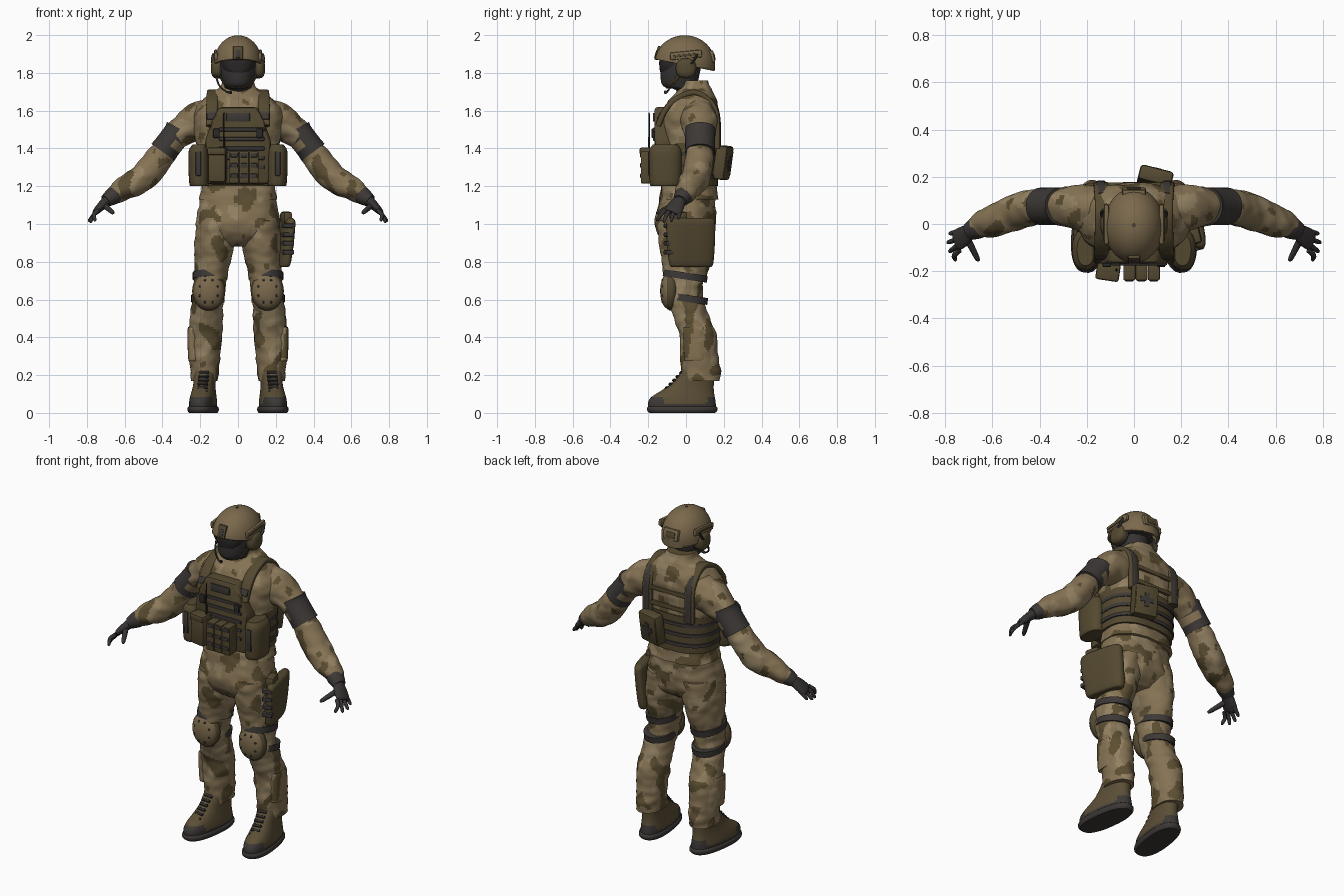
import bpy, bmesh, math
from mathutils import Vector, Euler, noise

cube = bpy.data.objects.get("Cube")
if cube:
    bpy.data.objects.remove(cube)


def colour(name, *rgb):
    m = bpy.data.materials.new(name)
    m.use_nodes = True
    m.diffuse_color = (*rgb, 1)
    bsdf = next(n for n in m.node_tree.nodes if n.type == "BSDF_PRINCIPLED")
    bsdf.inputs["Base Color"].default_value = (*rgb, 1)
    bsdf.inputs["Roughness"].default_value = 0.8
    return m


TAN = colour("tan cloth", .235, .17, .088)
BROWN = colour("brown camo", .105, .076, .031)
LIGHT = colour("light camo", .29, .22, .122)
SHELL = colour("helmet tan", .195, .14, .072)
OLIVE = colour("olive gear", .088, .066, .030)
BOOT = colour("boot suede", .105, .077, .037)
GREY = colour("dark webbing", .045, .040, .037)
MASK = colour("mask grey", .038, .034, .033)
BLACK = colour("black rubber", .024, .022, .021)
CAMO = [TAN, BROWN, LIGHT]


def camo(c, n):
    if noise.noise(Vector((c.x * 13 + 3, c.y * 13, c.z * 11))) > .23:
        return 1
    return 2 * int(noise.noise(Vector((c.x * 12, c.y * 12 + 7, c.z * 7))) > .2)


# ---- helpers ----
def finish(bm, name, mats, rule=None, mirror=False):
    mats = mats if isinstance(mats, list) else [mats]
    bmesh.ops.recalc_face_normals(bm, faces=bm.faces)
    for side in (["left_", "right_"] if mirror else [""]):
        if side == "right_":
            for v in bm.verts:
                v.co.x *= -1
            bmesh.ops.reverse_faces(bm, faces=bm.faces)
        bm.normal_update()
        for f in bm.faces:
            f.smooth = True
            f.material_index = rule(f.calc_center_median(), f.normal) if rule else 0
        me = bpy.data.meshes.new(side + name)
        bm.to_mesh(me)
        me.set_sharp_from_angle(angle=math.radians(38))
        for m in mats:
            me.materials.append(m)
        ob = bpy.data.objects.new(side + name, me)
        bpy.context.collection.objects.link(ob)
    bm.free()
    return ob


def spline(pts, steps):
    """Catmull-Rom through stations of any length."""
    p = [pts[0], *pts, pts[-1]]
    out = []
    for a, b, c, d in zip(p, p[1:], p[2:], p[3:]):
        for k in range(steps):
            t = k / steps
            out.append([(2 * B + (C - A) * t + (2 * A - 5 * B + 4 * C - D) * t * t
                         + (3 * B - A - 3 * C + D) * t ** 3) / 2
                        for A, B, C, D in zip(a, b, c, d)])
    return out + [list(pts[-1])]


def tube(name, pts, mats, seg=24, steps=4, flat=False, ref=(1, 0, 0), power=2,
         wrinkle=0, rule=None, mirror=False, edit=None):
    """Loft of rings; a station is x, y, z, radius along ref, other radius."""
    rows, rings, bm = spline(pts, steps), [], bmesh.new()
    ref = Vector(ref)
    for i, r in enumerate(rows):
        c = Vector(r[:3])
        t = Vector(rows[min(i + 1, len(rows) - 1)][:3]) - Vector(rows[max(i - 1, 0)][:3])
        t = Vector((0, 0, 1)) if flat else t.normalized()
        s = (ref - t * ref.dot(t)).normalized()
        n, ring = t.cross(s), []
        for j in range(seg):
            a = math.tau * j / seg
            u, w = (math.copysign(abs(q) ** (2 / power), q) for q in (math.cos(a), math.sin(a)))
            d = s * u * r[3] + n * w * r[4]
            p = c + d
            bump = noise.noise(Vector((p.x * 14, p.y * 14, p.z * 24))) * wrinkle
            ring.append(bm.verts.new(p + d.normalized() * bump))
        rings.append(ring)
    for lo, hi in zip(rings, rings[1:]):
        for j in range(seg):
            k = (j + 1) % seg
            bm.faces.new((lo[j], lo[k], hi[k], hi[j]))
    bm.faces.new(rings[0])
    bm.faces.new(rings[-1])
    if edit:
        edit(bm)
    return finish(bm, name, mats, rule, mirror)


def band(name, x, y, z, rx, ry, h, mat=GREY, tilt=0, mirror=False, power=2):
    tube(name, [(x, y + tilt * h, z - h, rx, ry), (x, y - tilt * h, z + h, rx, ry)], mat,
         seg=32, steps=1, power=power, mirror=mirror)


def soften(bm, width):
    if width:
        bmesh.ops.bevel(bm, geom=bm.edges[:], offset=width, segments=2, affect="EDGES", profile=.5)


def box(name, at, size, mat, rot=(0, 0, 0), bevel=.01, mirror=False, shift=(0, 0, 0)):
    bm = bmesh.new()
    bmesh.ops.create_cube(bm, size=1)
    for v in bm.verts:
        v.co = Vector([a * b for a, b in zip(v.co, size)])
    soften(bm, bevel)
    turn = Euler(rot).to_matrix()
    for v in bm.verts:
        v.co = turn @ (v.co + Vector(shift)) + Vector(at)
    finish(bm, name, mat, None, mirror)


def slab(name, outline, front, back, mat, bevel):
    bm = bmesh.new()
    a, b = ([bm.verts.new((x, y, z)) for x, z in outline] for y in (front, back))
    bm.faces.new(a)
    bm.faces.new(b)
    for i in range(len(a)):
        k = (i + 1) % len(a)
        bm.faces.new((a[i], a[k], b[k], b[i]))
    soften(bm, bevel)
    finish(bm, name, mat)


def ball(name, at, size, mat, mirror=False):
    bm = bmesh.new()
    bmesh.ops.create_uvsphere(bm, u_segments=24, v_segments=14, radius=1)
    for v in bm.verts:
        v.co = Vector([c + r * q for c, r, q in zip(at, size, v.co)])
    finish(bm, name, mat, None, mirror)


# ---- clothing ----
cloth = dict(rule=camo, wrinkle=.008)
tube("jacket", [(0, .015, 1.13, .205, .155), (0, .015, 1.2, .195, .145), (0, .015, 1.35, .205, .145),
                (0, .02, 1.5, .235, .15), (0, .025, 1.59, .238, .148), (0, .035, 1.65, .195, .13),
                (0, .045, 1.695, .14, .1), (0, .045, 1.725, .094, .085), (0, .035, 1.76, .08, .08)],
     CAMO, seg=88, steps=8, flat=True, power=2.5, **cloth)
tube("sleeve", [(.14, .06, 1.56, .1, .1), (.22, .068, 1.54, .1, .1), (.295, .075, 1.495, .085, .08),
                (.355, .075, 1.43, .07, .066), (.42, .07, 1.345, .074, .072), (.5, .052, 1.25, .078, .075),
                (.6, .013, 1.19, .066, .062), (.645, -.003, 1.16, .054, .05), (.667, -.015, 1.145, .046, .044)],
     CAMO, seg=64, steps=8, ref=(0, 1, 0), mirror=True, **cloth)
tube("trouser_seat", [(0, .01, 1.2, .185, .14), (0, .005, 1.1, .205, .15), (0, -.005, 1.0, .222, .16),
                      (0, 0, .93, .2, .14), (0, 0, .88, .09, .08)],
     CAMO, seg=88, steps=9, flat=True, power=2.3, **cloth)
tube("trouser_leg", [(.115, 0, 1.02, .1, .15), (.123, 0, .9, .106, .145), (.135, .003, .8, .094, .13),
                     (.147, -.01, .7, .086, .108), (.155, -.012, .62, .083, .1), (.165, .02, .53, .085, .095),
                     (.174, .06, .42, .09, .098), (.178, .07, .3, .082, .1), (.177, .078, .22, .076, .104),
                     (.177, .078, .17, .072, .1)],
     CAMO, seg=64, steps=10, flat=True, mirror=True, **cloth)
tube("shin_pocket", [(.236, .045, .28, .018, .045), (.238, .045, .29, .026, .055), (.241, .04, .44, .026, .055),
                     (.237, .04, .45, .018, .045)], CAMO, seg=40, steps=6, flat=True, power=3, rule=camo, mirror=True)

# ---- arm panels: dark outside, cloth showing between two straps inside ----
tube("arm_panel", [(.308, .075, 1.505, .08, .076), (.325, .075, 1.475, .08, .074), (.375, .075, 1.41, .079, .073),
                   (.397, .075, 1.38, .079, .076)], [GREY, TAN], steps=6, seg=40, ref=(0, 1, 0), mirror=True,
     rule=lambda c, n: int(abs(n.x) * math.copysign(1, n.x * c.x) * .75 + n.z * .65 < -.1
                           and abs((abs(c.x) - .355) * .6 - (c.z - 1.44) * .8) < .025))

# ---- gloves ----
tube("glove_cuff", [(.638, -.002, 1.164, .046, .044), (.665, -.015, 1.146, .049, .046),
                    (.70, -.032, 1.122, .038, .034)], GREY, ref=(0, 1, 0), mirror=True)
tube("palm", [(.69, -.028, 1.128, .03, .028), (.72, -.05, 1.098, .043, .024), (.748, -.068, 1.07, .045, .018),
              (.757, -.075, 1.06, .035, .01)], MASK, ref=(0, 1, 0), mirror=True)
for finger, y, x, z in (("little", -.04, .782, 1.025), ("ring", -.077, .79, 1.013),
                        ("middle", -.115, .783, 1.008), ("index", -.15, .762, 1.015)):
    base = -.068 + (y + .092) * .75
    tube(finger + "_finger", [(.74, base, 1.072, .012, .012), (.762, (base + y) / 2 - .002, 1.05, .011, .011),
                              (x - .004, y, z + .008, .009, .009), (x, y - .003, z, .004, .004)],
         MASK, seg=10, ref=(0, 1, 0), mirror=True)
tube("thumb", [(.708, -.06, 1.1, .016, .016), (.685, -.105, 1.08, .014, .014), (.665, -.145, 1.062, .011, .011),
               (.657, -.157, 1.057, .004, .004)], MASK, seg=10, ref=(0, 0, 1), mirror=True)


# ---- boots ----
def toe_out(bm):
    turn = Euler((0, 0, math.radians(7))).to_matrix()
    for v in bm.verts:
        v.co = turn @ v.co + Vector((.182, 0, 0))


tube("boot", [(0, -.02, .02, .07, .18), (0, -.022, .055, .07, .18), (0, -.015, .085, .066, .168),
              (0, .01, .12, .06, .138), (0, .035, .155, .057, .113), (0, .06, .21, .06, .092),
              (0, .07, .25, .06, .08)], [BOOT, GREY], seg=56, flat=True, steps=5, power=2.3, edit=toe_out,
     rule=lambda c, n: int(c.z < .05 or (c.z < .085 and (c.y < -.12 or c.y > .11))), mirror=True)
tube("sole", [(0, -.02, 0, .07, .175), (0, -.02, .012, .078, .187), (0, -.02, .028, .077, .187),
              (0, -.02, .035, .07, .18)], GREY, seg=40, steps=2, flat=True, power=2.4, edit=toe_out, mirror=True)
for i in range(6):
    box(f"boot_lace_{i}", (.19 - i * .002, -.121 + i * .019, .113 + i * .02), (.055, .016, .012), BLACK,
        rot=(.75, 0, .12), bevel=.004, mirror=True)

# ---- knee pads ----
band("upper_knee_strap", .148, -.004, .725, .092, .118, .018, tilt=-.15, mirror=True)
band("lower_knee_strap", .16, .012, .605, .088, .104, .018, tilt=-.15, mirror=True)
ball("knee_pad_rim", (.155, -.08, .645), (.088, .047, .104), OLIVE, mirror=True)
ball("knee_pad_shell", (.155, -.092, .645), (.08, .045, .095), SHELL, mirror=True)
for i in range(8):
    a = math.tau * (i + .5) / 8
    ball(f"knee_rivet_{i}", (.155 + .05 * math.cos(a), -.121, .645 + .062 * math.sin(a)), (.008, .008, .008),
         BLACK, mirror=True)


# ---- thigh pouch on the left leg, wrapped towards the back ----
def wrap_thigh(bm):
    for v in bm.verts:
        v.co.x += .08 * (v.co.z - .9) - .24 * (v.co.y - .02)


tube("thigh_pouch", [(.237, .028, .772, .02, .095), (.24, .028, .785, .034, .115), (.243, .026, .88, .038, .126),
                     (.245, .025, .99, .036, .13), (.244, .025, 1.02, .032, .125), (.243, .025, 1.032, .02, .11)],
     OLIVE, seg=40, flat=True, power=2.8, edit=wrap_thigh)
box("thigh_pouch_hanger", (.255, -.04, 1.035), (.05, .09, .06), OLIVE, rot=(0, 0, .25), bevel=.014)
for i in range(4):
    box(f"thigh_pouch_strap_{i}", (.264, -.088, .85 + i * .047), (.058, .05, .024), GREY, rot=(0, 0, .25), bevel=.006)

# ---- vest ----
tube("cummerbund", [(0, .015, 1.2, .207, .155), (0, .015, 1.42, .217, .157)], OLIVE, seg=48, steps=2,
     flat=True, power=2.5)
for i in range(3):
    band(f"cummerbund_webbing_{i}", 0, .015, 1.25 + i * .06, .217, .164, .01, power=2.5)
half = [(.165, 1.21), (.175, 1.44), (.135, 1.55), (.1, 1.62)]
slab("front_plate", half + [(-x, z) for x, z in reversed(half)], -.168, -.07, OLIVE, .02)
box("chest_patch", (0, -.17, 1.565), (.125, .012, .045), GREY, bevel=.004)
for i in range(5):
    box(f"front_webbing_{i}", (.02, -.169, 1.3 + i * .05), (.24, .012, .02), GREY, bevel=.004)
box("chest_buckle", (.115, -.171, 1.48), (.035, .024, .05), BLACK, bevel=.006, mirror=True)
strap = [(.138, -.148, 1.52), (.138, -.112, 1.6), (.136, -.055, 1.66), (.134, .04, 1.697), (.136, .115, 1.66),
         (.14, .16, 1.58), (.14, .165, 1.4)]
tube("shoulder_strap", [(*p, .031, .015) for p in strap], OLIVE, power=4, steps=5, mirror=True)
tube("back_strap_trim", [(x, y + .008, z, .018, .012) for x, y, z in strap[4:]], GREY, power=4, mirror=True)
box("strap_buckle", (.138, -.138, 1.57), (.055, .02, .04), GREY, rot=(-.45, 0, 0), bevel=.006, mirror=True)
for z in (1.46, 1.55):
    box(f"back_cross_strap_{int(z * 100)}", (0, .168, z), (.28, .018, .026), OLIVE, bevel=.005)

# ---- pouches ----
box("radio_pouch", (-.108, -.196, 1.31), (.095, .075, .18), OLIVE, rot=(0, 0, -.15), bevel=.014)
box("radio_flap", (-.11, -.201, 1.385), (.1, .078, .04), OLIVE, rot=(0, 0, -.15), bevel=.01)
tube("antenna", [(-.075, -.195, 1.38, .006, .006), (-.075, -.195, 1.45, .005, .005),
                 (-.075, -.195, 1.59, .003, .003)], BLACK, seg=8)
for i in range(3):
    x = -.02 + i * .052
    box(f"magazine_pouch_{i}", (x, -.203, 1.3), (.051, .072, .17), OLIVE, bevel=.006)
    for z in (1.255, 1.31, 1.365):
        box(f"magazine_strap_{i}_{int(z * 100)}", (x, -.237, z), (.038, .012, .024), GREY, bevel=.004)
tube("side_pouch", [(.206, -.11, 1.2, .04, .07), (.206, -.11, 1.215, .052, .082), (.208, -.11, 1.33, .055, .087),
                    (.208, -.11, 1.39, .052, .084), (.205, -.11, 1.42, .036, .066)], OLIVE, seg=36, flat=True,
     power=2.3, mirror=True)
box("side_pouch_strap", (.21, -.19, 1.32), (.028, .02, .13), GREY, bevel=.005, mirror=True)
aid = dict(at=(.09, .195, 1.325), rot=(-.14, 0, -.25))
box("aid_pouch", size=(.145, .065, .18), mat=OLIVE, bevel=.014, **aid)
box("aid_pouch_lid", size=(.135, .04, .14), mat=OLIVE, shift=(0, .015, 0), **aid)
for n, w, h in (("upright", .028, .08), ("bar", .08, .028)):
    box("aid_cross_" + n, size=(w, .006, h), mat=GREY, bevel=0, shift=(0, .036, 0), **aid)

# ---- head ----
tube("masked_head", [(0, .03, 1.66, .065, .065), (0, .02, 1.71, .068, .075), (0, -.03, 1.73, .072, .09),
                     (0, -.033, 1.78, .088, .102), (0, -.025, 1.86, .094, .108), (0, -.02, 1.92, .08, .09)],
     MASK, seg=36, flat=True)
tube("goggles", [(0, -.05, 1.795, .04, .082), (0, -.048, 1.81, .075, .09), (0, -.046, 1.85, .09, .096),
                 (0, -.045, 1.885, .088, .094)], BLACK, seg=36, flat=True, power=2.4)
band("goggle_strap", 0, -.01, 1.845, .1, .118, .016)
tube("chin_strap", [(.095, -.01, 1.83, .009, .005), (.09, -.05, 1.77, .009, .005), (.05, -.085, 1.728, .009, .005),
                    (0, -.1, 1.722, .009, .005)], OLIVE, seg=8, ref=(0, 1, 0), mirror=True)


def trim_rim(bm):
    bmesh.ops.bisect_plane(bm, geom=bm.verts[:] + bm.edges[:] + bm.faces[:], plane_co=(0, -.15, 1.87),
                           plane_no=(0, -.2, -1), clear_outer=True)


dome = [(math.cos(a), math.sin(a)) for a in (math.radians(d) for d in range(0, 90, 11))]
shell = tube("helmet_shell", [(0, -.005, 1.76, .113, .143), (0, -.005, 1.8, .118, .15)]
             + [(0, -.007, 1.85 + .143 * s, .121 * c, .154 * c) for c, s in dome] + [(0, -.007, 1.994, .003, .004)],
             SHELL, seg=48, steps=3, flat=True, edit=trim_rim)
rim = shell.modifiers.new("thickness", "SOLIDIFY")
rim.thickness, rim.offset = .012, 0
box("helmet_front_mount", (0, -.148, 1.905), (.052, .022, .075), OLIVE, rot=(-.3, 0, 0), bevel=.006)
box("front_mount_slot", (0, -.157, 1.9), (.026, .012, .045), GREY, rot=(-.3, 0, 0), bevel=.003)
box("helmet_side_rail", (.117, 0, 1.895), (.02, .17, .04), SHELL, rot=(.1, 0, 0), bevel=.007, mirror=True)
box("side_rail_slot", (.127, -.01, 1.893), (.008, .12, .012), OLIVE, rot=(.1, 0, 0), bevel=.002, mirror=True)
box("helmet_rear_pack", (0, .133, 1.885), (.1, .035, .065), SHELL, rot=(.2, 0, 0), bevel=.008)
box("rear_pack_cover", (0, .147, 1.885), (.06, .014, .035), OLIVE, rot=(.2, 0, 0), bevel=.003)

# ---- headset ----
tube("ear_cup", [(.085, 0, 1.825, .054, .053), (.12, 0, 1.825, .054, .053), (.136, 0, 1.825, .04, .041),
                 (.142, 0, 1.825, .022, .024)], [OLIVE, GREY], ref=(0, 1, 0), mirror=True, power=2.4,
     rule=lambda c, n: int(abs(c.x) < .105))
tube("ear_cup_arm", [(.13, .02, 1.84, .009, .006), (.135, .045, 1.87, .009, .006), (.128, .06, 1.9, .009, .006)],
     GREY, seg=10, mirror=True)
tube("microphone_boom", [(-.12, -.03, 1.795, .006, .006), (-.1, -.075, 1.735, .005, .005),
                         (-.06, -.1, 1.7, .005, .005), (-.035, -.108, 1.698, .01, .01)], BLACK, seg=10, ref=(0, 1, 0))
